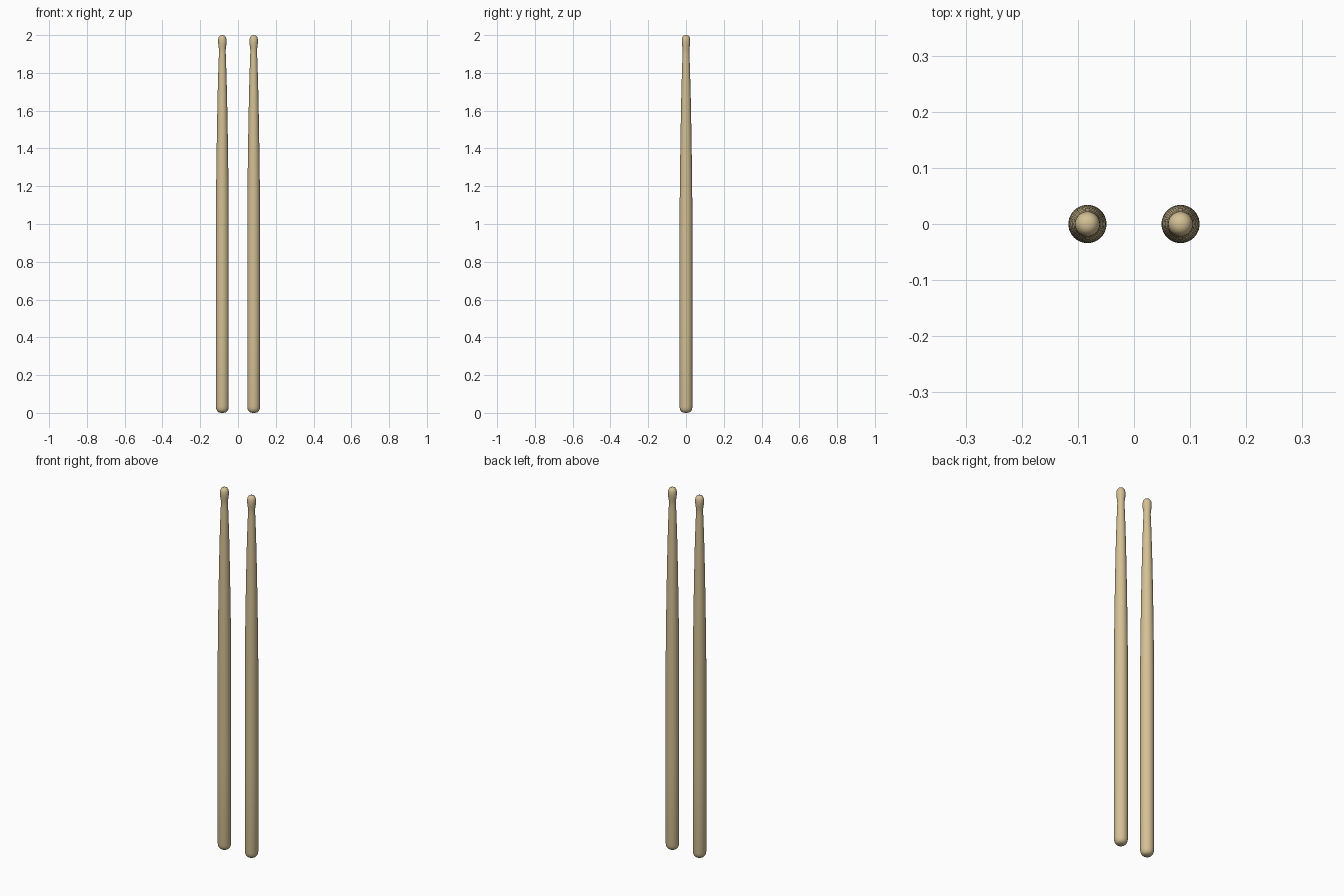
import bpy, bmesh, math

if "Cube" in bpy.data.objects:
    bpy.data.objects.remove(bpy.data.objects["Cube"])

# Lathe profile (radius, height) from butt to tip
PROFILE = [
    (0.0, 0.0), (0.012, 0.001), (0.021, 0.004), (0.028, 0.011), (0.032, 0.020), (0.034, 0.032),
    (0.034, 0.5), (0.034, 0.9), (0.0335, 1.1), (0.032, 1.25), (0.030, 1.4), (0.0275, 1.55),
    (0.0245, 1.7), (0.021, 1.82), (0.0185, 1.89), (0.0175, 1.915),
    (0.0185, 1.93), (0.021, 1.947), (0.0225, 1.963), (0.022, 1.977),
    (0.0195, 1.988), (0.014, 1.996), (0.007, 1.999), (0.0, 2.0),
]

wood = bpy.data.materials.new("pale_wood")
wood.diffuse_color = (0.66, 0.53, 0.30, 1)
wood.use_nodes = True
wood.node_tree.nodes["Principled BSDF"].inputs["Base Color"].default_value = wood.diffuse_color


def make_stick(name, x, sides=40):
    bm = bmesh.new()
    verts = [bm.verts.new((r, 0, z)) for r, z in PROFILE]
    edges = [bm.edges.new(pair) for pair in zip(verts, verts[1:])]
    bmesh.ops.spin(bm, geom=verts + edges, cent=(0, 0, 0), axis=(0, 0, 1),
                   angle=math.tau, steps=sides)
    bmesh.ops.remove_doubles(bm, verts=bm.verts, dist=1e-5)
    bmesh.ops.recalc_face_normals(bm, faces=bm.faces)
    for face in bm.faces:
        face.smooth = True
    mesh = bpy.data.meshes.new(name)
    bm.to_mesh(mesh)
    bm.free()
    mesh.materials.append(wood)
    stick = bpy.data.objects.new(name, mesh)
    stick.location.x = x
    bpy.context.collection.objects.link(stick)


# Matching pair of drumsticks
make_stick("left_drumstick", -0.083)
make_stick("right_drumstick", 0.083)
